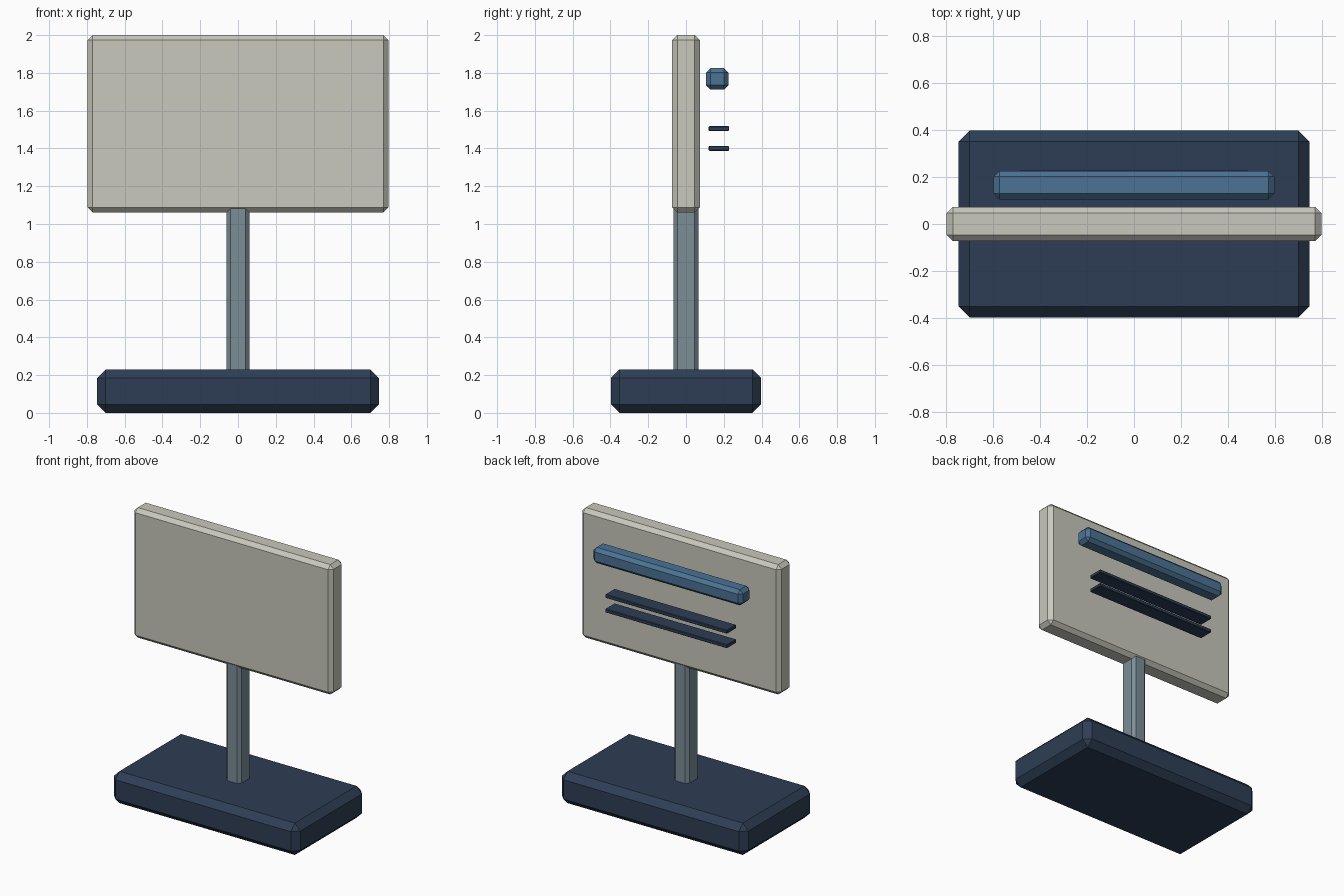
import bpy
import bmesh
from mathutils import Vector

if "Cube" in bpy.data.objects:
    bpy.data.objects.remove(bpy.data.objects["Cube"])


def material(name, rgb):
    mat = bpy.data.materials.new(name)
    mat.diffuse_color = (*rgb, 1)
    mat.use_nodes = True
    mat.node_tree.nodes["Principled BSDF"].inputs["Base Color"].default_value = mat.diffuse_color
    return mat


navy = material("navy", (0.027, 0.048, 0.09))
blue = material("blue", (0.07, 0.17, 0.3))
steel = material("steel", (0.2, 0.27, 0.31))
cream = material("cream", (0.58, 0.58, 0.51))


def chamfered_box(name, low, high, chamfer, mat, upright_only=False):
    """Box between two corners with flat single-segment chamfers."""
    low, high = Vector(low), Vector(high)
    bm = bmesh.new()
    bmesh.ops.create_cube(bm, size=1)
    bmesh.ops.scale(bm, vec=high - low, verts=bm.verts)
    bmesh.ops.translate(bm, vec=(low + high) / 2, verts=bm.verts)
    edges = [e for e in bm.edges if not upright_only
             or abs(e.verts[0].co.z - e.verts[1].co.z) > 1e-4]
    bmesh.ops.bevel(bm, geom=edges, offset=chamfer, segments=1,
                    affect='EDGES', profile=0.5)
    mesh = bpy.data.meshes.new(name)
    bm.to_mesh(mesh)
    bm.free()
    mesh.materials.append(mat)
    obj = bpy.data.objects.new(name, mesh)
    bpy.context.collection.objects.link(obj)
    return obj


# Foot, post and flat panel
chamfered_box("base", (-0.746, -0.397, 0), (0.746, 0.397, 0.23), 0.045, navy)
chamfered_box("post", (-0.06, -0.066, 0.2), (0.06, 0.066, 1.1), 0.021, steel,
              upright_only=True)
chamfered_box("panel", (-0.797, -0.073, 1.061), (0.797, 0.073, 2.0), 0.027, cream)

# Bar and two thin slats floating behind the panel
chamfered_box("rear_bar", (-0.597, 0.105, 1.712), (0.597, 0.226, 1.825), 0.024, blue)
for i, z in enumerate((1.505, 1.4)):
    chamfered_box(f"rear_slat_{i + 1}", (-0.488, 0.12, z - 0.013),
                  (0.488, 0.228, z + 0.013), 0.004, navy)
